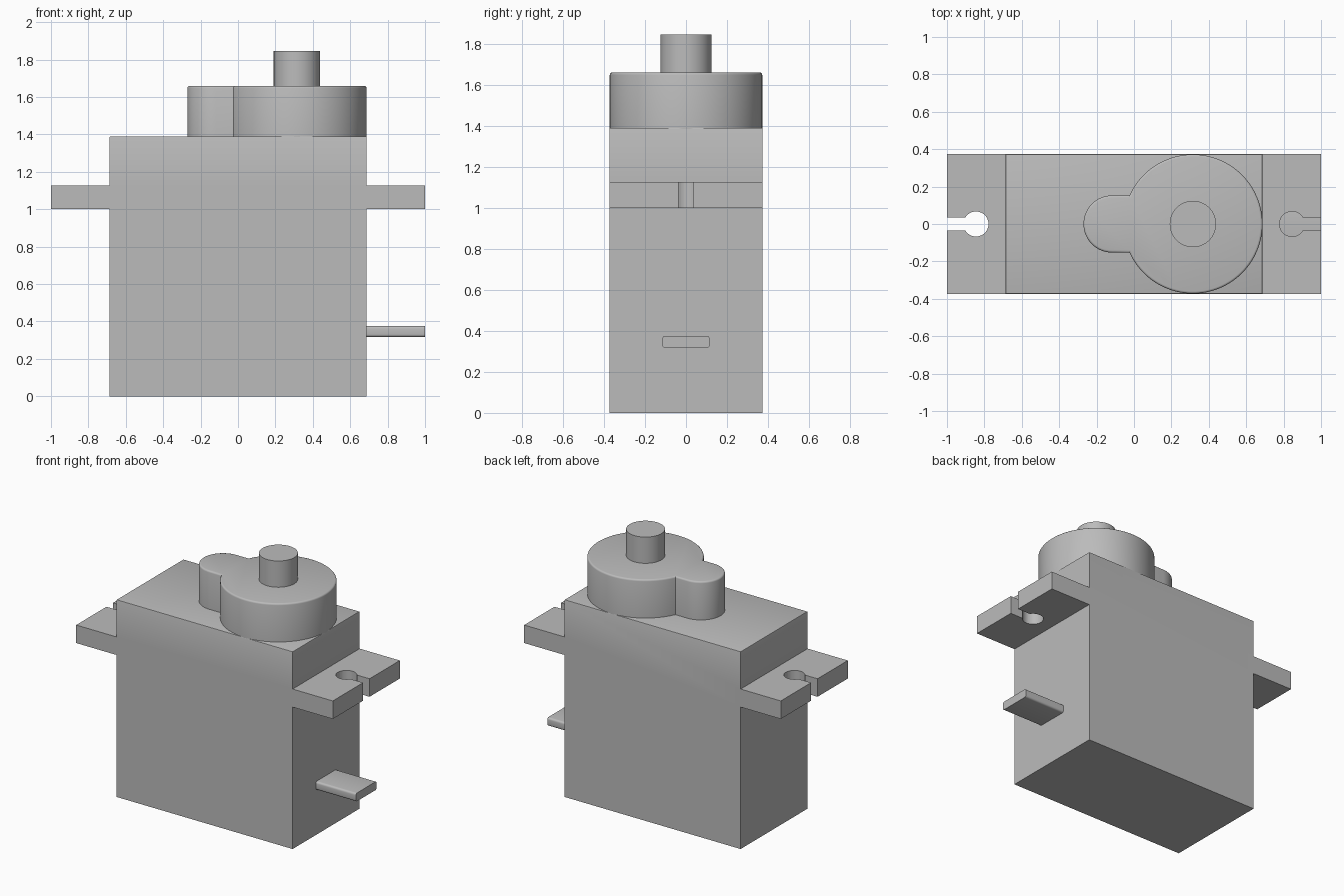
import bpy, bmesh, math

if "Cube" in bpy.data.objects:
    bpy.data.objects.remove(bpy.data.objects["Cube"])

grey = bpy.data.materials.new("plain grey")
grey.diffuse_color = (0.5, 0.5, 0.5, 1)
grey.use_nodes = True
grey.node_tree.nodes["Principled BSDF"].inputs["Base Color"].default_value = grey.diffuse_color


def prism(name, points, depth, bevel=0.0, bevel_rule=None, segments=3):
    """Extrude a list of 3D points along depth, then bevel the edges picked by the rule."""
    bm = bmesh.new()
    face = bm.faces.new([bm.verts.new(p) for p in points])
    ext = bmesh.ops.extrude_face_region(bm, geom=[face])
    moved = [v for v in ext["geom"] if isinstance(v, bmesh.types.BMVert)]
    bmesh.ops.translate(bm, verts=moved, vec=depth)
    bmesh.ops.recalc_face_normals(bm, faces=bm.faces)
    if bevel:
        edges = [e for e in bm.edges if bevel_rule(*e.verts)]
        bmesh.ops.bevel(bm, geom=edges, offset=bevel, segments=segments,
                        profile=0.5, affect='EDGES')
    mesh = bpy.data.meshes.new(name)
    bm.to_mesh(mesh)
    bm.free()
    mesh.materials.append(grey)
    obj = bpy.data.objects.new(name, mesh)
    bpy.context.collection.objects.link(obj)
    return obj


def arc(cx, r, start, end, n):
    """Points on an arc around (cx, 0), angles in radians."""
    return [(cx + r * math.cos(start + (end - start) * i / n),
             r * math.sin(start + (end - start) * i / n)) for i in range(n + 1)]


def smooth(obj):
    bpy.ops.object.select_all(action='DESELECT')
    obj.select_set(True)
    bpy.context.view_layer.objects.active = obj
    bpy.ops.object.shade_smooth_by_angle(angle=math.radians(35))


def level(z):
    return lambda a, b: abs(a.co.z - z) < 1e-4 and abs(b.co.z - z) < 1e-4


HALF_Y, TOP = 0.373, 1.39

# Case with both mounting ears, from one mirrored front profile
right = [(0.687, 0), (0.687, 1.0), (1, 1.0), (1, 1.127), (0.687, 1.127), (0.687, TOP)]
outline = right + [(-x, z) for x, z in reversed(right)]
case = prism("case", [(x, -HALF_Y, z) for x, z in outline], (0, 2 * HALF_Y, 0),
             0.006, level(TOP), 2)

# Keyhole screw slots cut through the ears
hole_r, slot = 0.067, 0.036
a = math.asin(slot / hole_r)
keyhole = arc(0.845, hole_r, a, 2 * math.pi - a, 40) + [(1.1, -slot), (1.1, slot)]
for side, sign in (("right", 1), ("left", -1)):
    cutter = prism(side + "_slot_cutter", [(sign * x, y, 0.9) for x, y in keyhole], (0, 0, 0.3))
    cutter.hide_render = True
    cutter.hide_set(True)
    cut = case.modifiers.new(side + " slot", 'BOOLEAN')
    cut.operation, cut.solver, cut.object = 'DIFFERENCE', 'EXACT', cutter
smooth(case)

# Gear housing: large round with a small rounded lobe
cx, big, lobe_x, small = 0.315, 0.372, -0.117, 0.153
b = math.asin(small / big)
housing_outline = (arc(cx, big, -math.pi + b, math.pi - b, 96)
                   + arc(lobe_x, small, math.pi / 2, 3 * math.pi / 2, 32))
housing = prism("gear_housing", [(x, y, TOP - 0.01) for x, y in housing_outline],
                (0, 0, 1.66 - TOP + 0.01), 0.012, level(1.66))
smooth(housing)

# Output shaft
shaft = prism("output_shaft", [(x, y, 1.63) for x, y in arc(cx, 0.124, 0, 2 * math.pi * 63 / 64, 63)],
              (0, 0, 0.215))
smooth(shaft)

# Flat cable with rounded long edges
w, lo, hi = 0.115, 0.317, 0.376
cable = prism("cable", [(0.68, -w, lo), (0.68, w, lo), (0.68, w, hi), (0.68, -w, hi)],
              (0.32, 0, 0), 0.014, lambda p, q: abs(p.co.x - q.co.x) > 0.1, 4)
smooth(cable)
